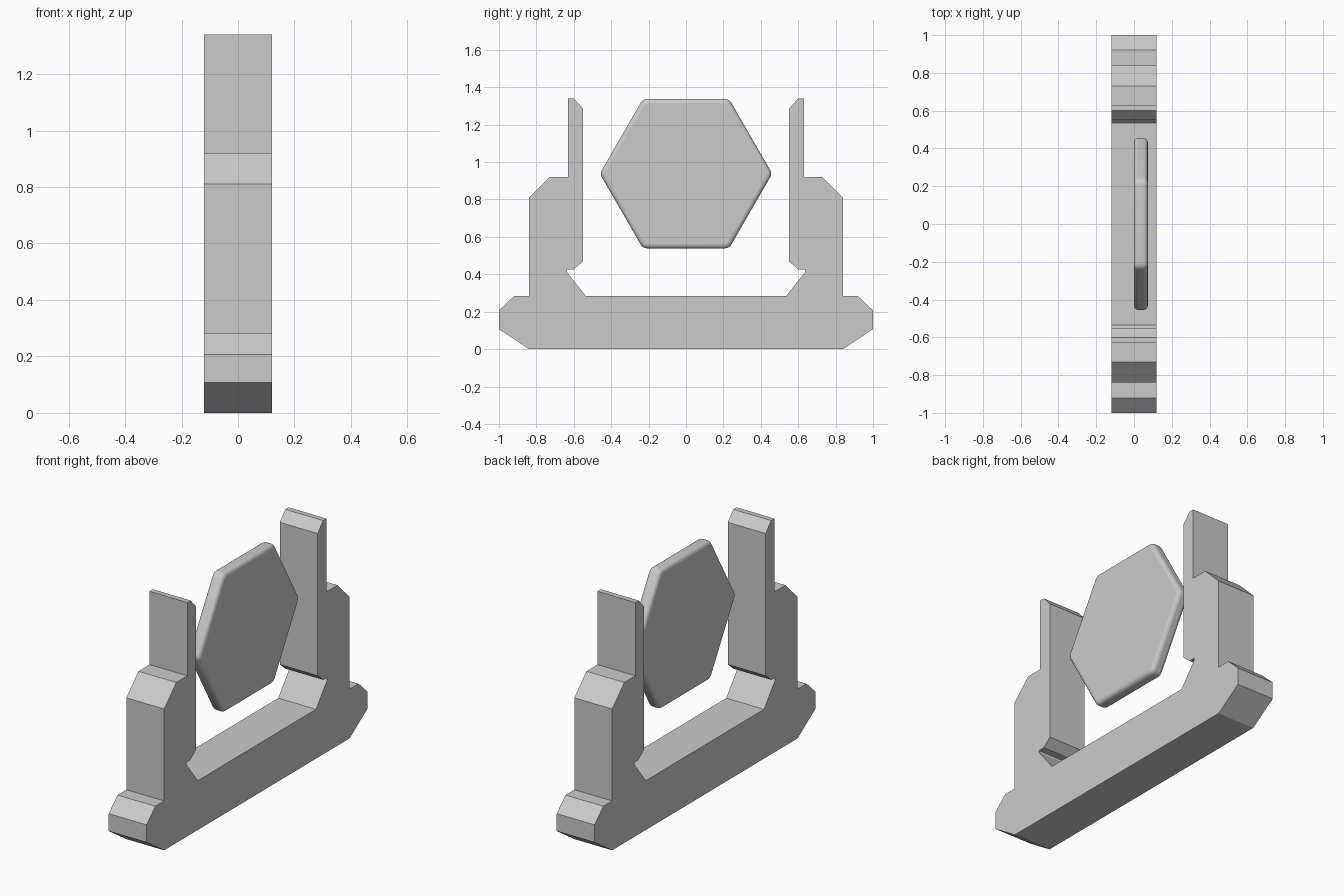
import bpy, bmesh, math

if "Cube" in bpy.data.objects:
    bpy.data.objects.remove(bpy.data.objects["Cube"])


def prism(name, pts, x0, x1):
    """Extrude a YZ outline along x."""
    bm = bmesh.new()
    face = bm.faces.new([bm.verts.new((x0, y, z)) for y, z in pts])
    res = bmesh.ops.extrude_face_region(bm, geom=[face])
    moved = [v for v in res["geom"] if isinstance(v, bmesh.types.BMVert)]
    bmesh.ops.translate(bm, verts=moved, vec=(x1 - x0, 0, 0))
    bmesh.ops.recalc_face_normals(bm, faces=bm.faces)
    mesh = bpy.data.meshes.new(name)
    bm.to_mesh(mesh)
    bm.free()
    ob = bpy.data.objects.new(name, mesh)
    bpy.context.collection.objects.link(ob)
    return ob


# Stepped stand: half outline mirrored across y
half = [(0.84, 0), (1, 0.107), (1, 0.207), (0.92, 0.283), (0.84, 0.283),
        (0.84, 0.81), (0.73, 0.92), (0.63, 0.92), (0.63, 1.34), (0.60, 1.34),
        (0.55, 1.285), (0.55, 0.47), (0.60, 0.427), (0.64, 0.427),
        (0.635, 0.41), (0.535, 0.283)]
prism("stand_frame", half + [(-y, z) for y, z in reversed(half)], -0.12, 0.12)

# Hexagonal plate with softened corners and rim
R, cz, corner = 0.461, 0.938, 0.022
outline = []
for i in range(6):
    a = math.radians(60 * i)
    r = 0.04
    d = R - r / math.cos(math.radians(30))
    for k in range(-2, 3):
        b = a + math.radians(15 * k)
        outline.append((d * math.cos(a) + r * math.cos(b),
                        cz + d * math.sin(a) + r * math.sin(b)))
plate = prism("hexagon_plate", outline, 0.0, 0.073)
bev = plate.modifiers.new("rim", 'BEVEL')
bev.width = corner
bev.segments = 4
bev.limit_method = 'ANGLE'
bev.angle_limit = math.radians(40)
bpy.context.view_layer.objects.active = plate
plate.select_set(True)
bpy.ops.object.shade_smooth_by_angle(angle=math.radians(40))
